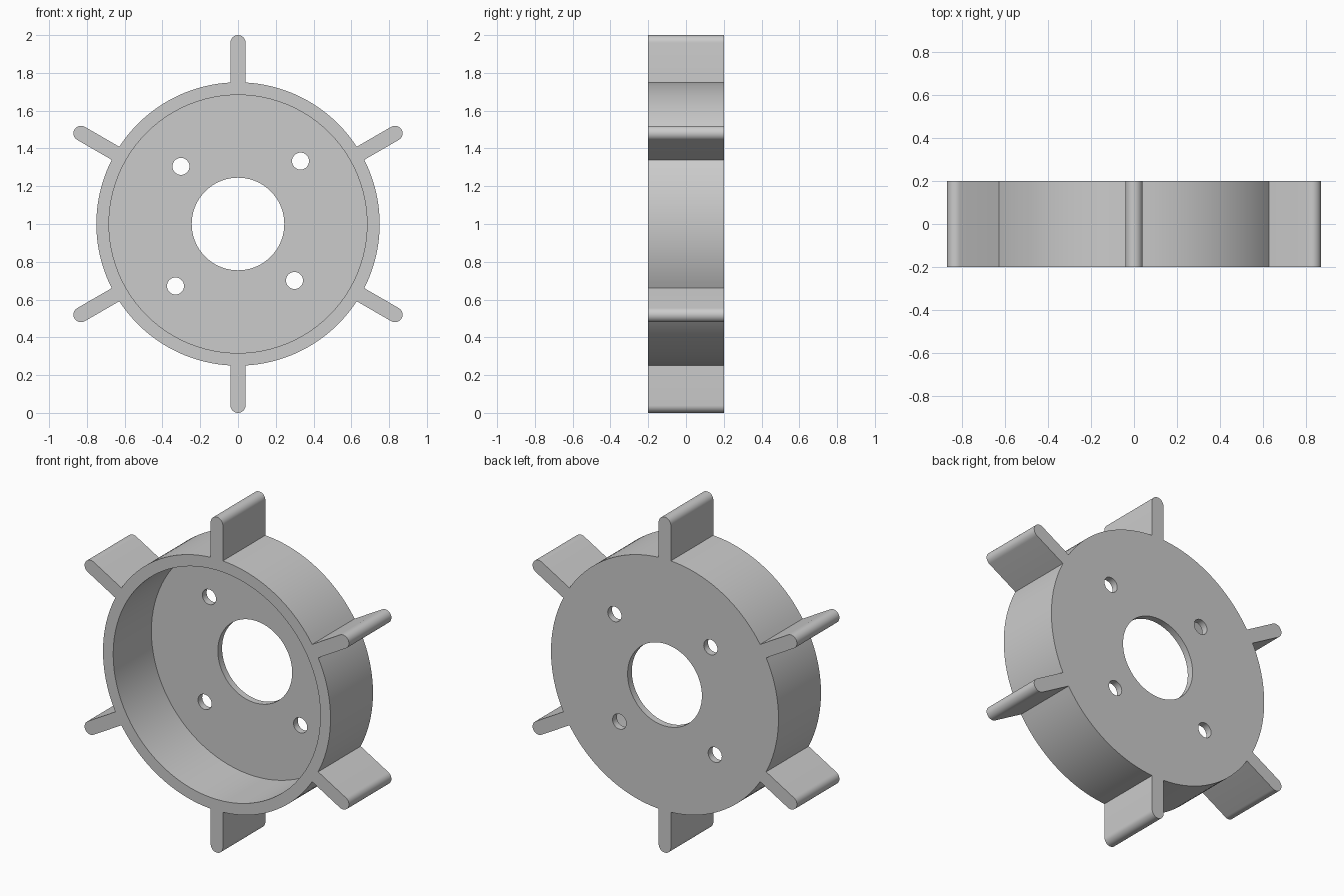
import bpy, bmesh
from math import sin, cos, asin, sqrt, pi, radians
from mathutils import Matrix, Vector

if "Cube" in bpy.data.objects:
    bpy.data.objects.remove(bpy.data.objects["Cube"], do_unlink=True)

DEPTH, PLATE = 0.4, 0.04           # overall depth, back plate thickness
R_OUT, R_IN, R_BORE, R_BOLT = 0.75, 0.683, 0.245, 0.045
FINS, FIN_HALF, TIP = 6, 0.04, 1.0
CENTRE = Vector((0, 0, 1))

grey = bpy.data.materials.new("grey_plastic")
grey.use_nodes = True
colour = (0.6, 0.6, 0.6, 1)
grey.diffuse_color = colour
grey.node_tree.nodes["Principled BSDF"].inputs["Base Color"].default_value = colour


def extrude_outline(name, points, y0, y1):
    """Solid from an outline in the XZ plane, spanning y0 to y1."""
    bm = bmesh.new()
    face = bm.faces.new([bm.verts.new((x, y0, z)) for x, z in points])
    new = bmesh.ops.extrude_face_region(bm, geom=[face], use_keep_orig=True)["geom"]
    bmesh.ops.translate(bm, vec=(0, y1 - y0, 0),
                        verts=[g for g in new if isinstance(g, bmesh.types.BMVert)])
    bmesh.ops.recalc_face_normals(bm, faces=bm.faces)
    bmesh.ops.translate(bm, vec=CENTRE, verts=bm.verts)
    mesh = bpy.data.meshes.new(name)
    bm.to_mesh(mesh)
    bm.free()
    mesh.materials.append(grey)
    obj = bpy.data.objects.new(name, mesh)
    bpy.context.collection.objects.link(obj)
    return obj


def circle(radius, x=0, z=0, n=96):
    return [(x + radius * cos(2 * pi * i / n), z + radius * sin(2 * pi * i / n))
            for i in range(n)]


def finned_outline():
    """Drum circle with round-tipped fins merged into one contour."""
    points = []
    step, half = 2 * pi / FINS, asin(FIN_HALF / R_OUT)
    base, cap = sqrt(R_OUT ** 2 - FIN_HALF ** 2), TIP - FIN_HALF
    for k in range(FINS):
        a = pi / 2 + k * step
        # one fin pointing along its own axis: root, rounded tip, root
        fin = [(base, -FIN_HALF)]
        fin += [(cap + FIN_HALF * cos(t), FIN_HALF * sin(t))
                for t in (-pi / 2 + pi * i / 16 for i in range(17))]
        fin.append((base, FIN_HALF))
        points += [(u * cos(a) - v * sin(a), u * sin(a) + v * cos(a)) for u, v in fin]
        # drum arc up to the next fin
        for i in range(1, 20):
            t = a + half + (step - 2 * half) * i / 20
            points.append((R_OUT * cos(t), R_OUT * sin(t)))
    return points


# Drum with fins
drum = extrude_outline("finned_drum", finned_outline(), -DEPTH / 2, DEPTH / 2)

# Pocket open to the front, centre bore and four bolt holes
cutters = [extrude_outline("pocket_cutter", circle(R_IN), -DEPTH, DEPTH / 2 - PLATE),
           extrude_outline("bore_cutter", circle(R_BORE), 0, DEPTH)]
for x, z in ((-0.302, 0.305), (0.331, 0.333), (0.299, -0.299), (-0.331, -0.328)):
    cutters.append(extrude_outline("bolt_hole_cutter", circle(R_BOLT, x, z, 32), 0, DEPTH))

bpy.ops.object.select_all(action='DESELECT')
bpy.context.view_layer.objects.active = drum
drum.select_set(True)
for cutter in cutters:
    cutter.hide_render = True
    mod = drum.modifiers.new("cut", 'BOOLEAN')
    mod.operation, mod.solver, mod.object = 'DIFFERENCE', 'EXACT', cutter
    bpy.ops.object.modifier_apply(modifier=mod.name)
    bpy.data.objects.remove(cutter, do_unlink=True)

bpy.ops.object.shade_smooth_by_angle(angle=radians(30))
